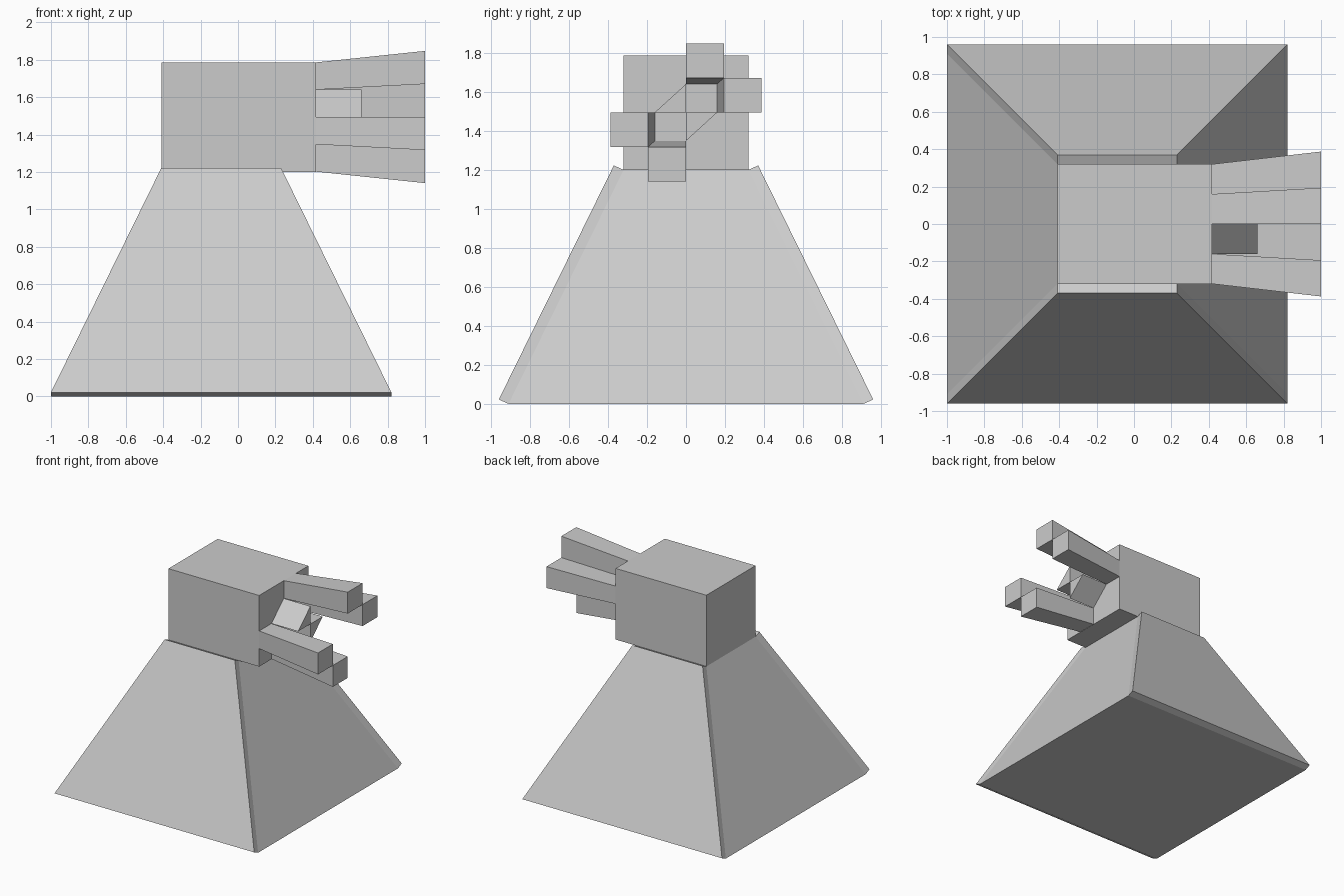
import bpy

cube = bpy.data.objects.get("Cube")
if cube:
    bpy.data.objects.remove(cube, do_unlink=True)

# One plain grey for everything
GREY = (0.6, 0.6, 0.6, 1.0)
mat = bpy.data.materials.new("plain grey")
mat.use_nodes = True
mat.diffuse_color = GREY
mat.node_tree.nodes["Principled BSDF"].inputs["Base Color"].default_value = GREY


def loft(name, start, end, caps=None):
    """Join two matching loops; caps lists the end polygons by loop index."""
    n = len(start)
    caps = caps or [list(range(n))]
    faces = [(i, (i + 1) % n, (i + 1) % n + n, i + n) for i in range(n)]
    for cap in caps:
        faces.append(cap[::-1])
        faces.append([i + n for i in cap])
    mesh = bpy.data.meshes.new(name)
    mesh.from_pydata(start + end, [], faces)
    mesh.materials.append(mat)
    obj = bpy.data.objects.new(name, mesh)
    bpy.context.collection.objects.link(obj)
    return obj


def section(x, points):
    return [(x, y, z) for y, z in points]


# Sloped base: front and back slabs stand slightly proud of the side walls
half = [(0.91, 0.0), (0.96, 0.022), (0.37, 1.222), (0.32, 1.2)]
outline = half + [(-y, z) for y, z in reversed(half)]


def base_side(low_x, high_x):
    return [(low_x if z < 0.5 else high_x, y, z) for y, z in outline]


loft("sloped_base", base_side(-1.0, -0.41), base_side(0.82, 0.23),
     [[0, 1, 2, 3], [0, 3, 4, 7], [4, 5, 6, 7]])

# Head block
FACE_X, TIP_X, WEDGE_X = 0.417, 1.0, 0.66
W, H, MID = 0.16, 0.146, 1.494        # cell size and centre height of the head face
block = [(-2 * W, 1.2), (2 * W, 1.2), (2 * W, MID + 2 * H), (-2 * W, MID + 2 * H)]
loft("head_block", section(-0.41, block), section(FACE_X, block))


def cells(points, spread=1.0):
    return [(W * c * spread, MID + H * r * spread) for c, r in points]


# Four flaring prongs, given by the lower corner of their cell
for name, c, r in (("top_prong", 0, 1), ("back_prong", 1, 0),
                   ("front_prong", -2, -1), ("bottom_prong", -1, -2)):
    square = [(c, r), (c + 1, r), (c + 1, r + 1), (c, r + 1)]
    loft(name, section(FACE_X, cells(square)), section(TIP_X, cells(square, 1.21)))

# Two short wedges between the prongs
for name, s in (("upper_wedge", 1), ("lower_wedge", -1)):
    triangle = cells([(0, 0), (0, s), (-s, 0)])
    loft(name, section(FACE_X, triangle), section(WEDGE_X, triangle))
